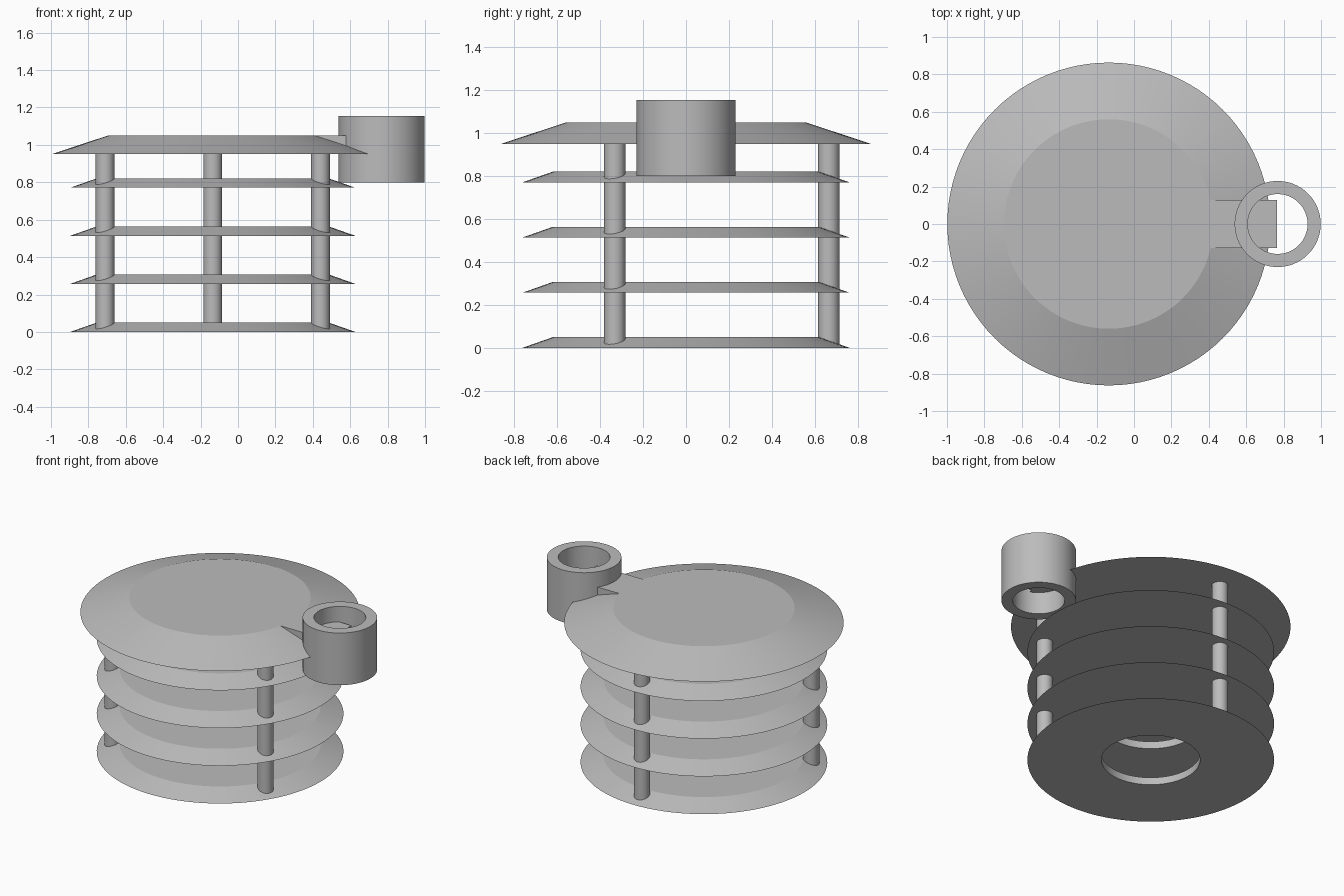
import bpy
import math

cube = bpy.data.objects.get("Cube")
if cube:
    bpy.data.objects.remove(cube, do_unlink=True)

# Single plain plastic colour
grey = bpy.data.materials.new("plain_grey")
grey.use_nodes = True
colour = (0.5, 0.5, 0.5, 1)
grey.diffuse_color = colour
grey.node_tree.nodes["Principled BSDF"].inputs["Base Color"].default_value = colour

CX = -0.135      # axis of the plate stack
SEGMENTS = 96


def finish(obj, name, smooth=True):
    obj.name = name
    obj.data.name = name
    obj.data.materials.clear()
    obj.data.materials.append(grey)
    if smooth:
        bpy.ops.object.select_all(action="DESELECT")
        obj.select_set(True)
        bpy.context.view_layer.objects.active = obj
        bpy.ops.object.shade_smooth_by_angle(angle=math.radians(15))
    return obj


def lathe_ring(name, profile, location):
    """Revolve a closed (radius, z) profile into a ring."""
    n = len(profile)
    verts, faces = [], []
    for i in range(SEGMENTS):
        a = math.tau * i / SEGMENTS
        verts += [(r * math.cos(a), r * math.sin(a), z) for r, z in profile]
        j = (i + 1) % SEGMENTS
        for k in range(n):
            m = (k + 1) % n
            faces.append((i * n + k, j * n + k, j * n + m, i * n + m))
    mesh = bpy.data.meshes.new(name)
    mesh.from_pydata(verts, [], faces)
    obj = bpy.data.objects.new(name, mesh)
    obj.location = location
    bpy.context.collection.objects.link(obj)
    return finish(obj, name)


# Four bevelled plates with a central hole
plate_profile = [(0.305, 0), (0.762, 0), (0.62, 0.05), (0.305, 0.05)]
for i in range(4):
    lathe_ring(f"shield_plate_{i + 1}", plate_profile, (CX, 0, 0.257 * i))

# Solid sloping cap
bpy.ops.mesh.primitive_cone_add(vertices=SEGMENTS, radius1=0.863, radius2=0.56,
                                depth=0.1, location=(CX, 0, 1.0))
finish(bpy.context.object, "top_cap")

# Three support posts
for i in range(3):
    a = math.radians(90 + 120 * i)
    bpy.ops.mesh.primitive_cylinder_add(
        vertices=32, radius=0.05, depth=0.96,
        location=(CX + 0.665 * math.cos(a), 0.665 * math.sin(a), 0.485))
    finish(bpy.context.object, f"support_post_{i + 1}")

# Arm joining the cap to the mounting collar
bpy.ops.mesh.primitive_cube_add(size=1, location=(0.565, 0, 1.0))
arm = bpy.context.object
arm.scale = (0.4, 0.255, 0.0999)
finish(arm, "mounting_arm", smooth=False)

# Open mounting collar
collar_profile = [(0.16, 0.8), (0.23, 0.8), (0.23, 1.155), (0.16, 1.155)]
lathe_ring("mounting_collar", collar_profile, (0.768, 0, 0))
